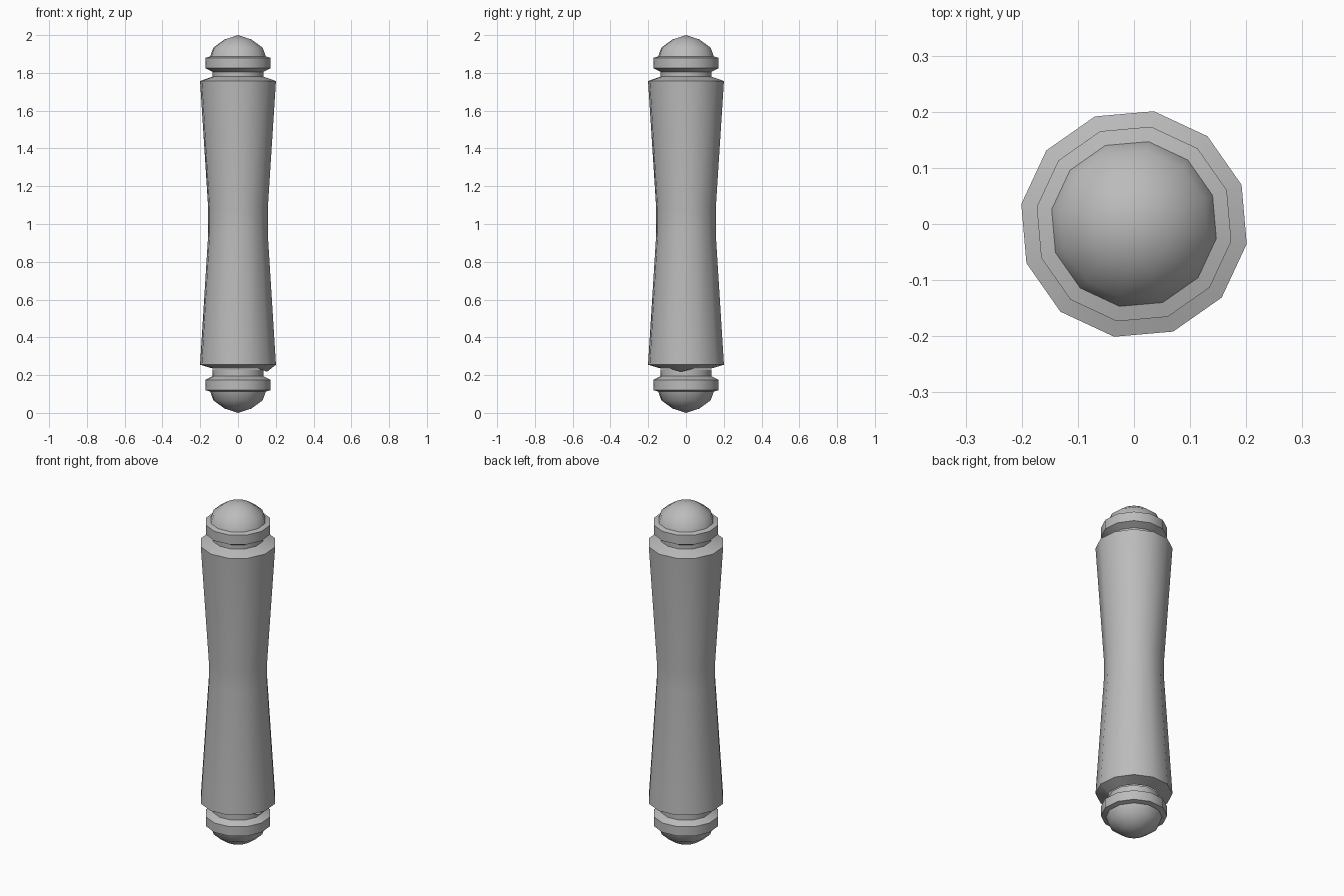
import bpy
import bmesh
import math

cube = bpy.data.objects.get("Cube")
if cube:
    bpy.data.objects.remove(cube, do_unlink=True)

SIDES = 12
TURN = math.radians(-10)  # direction of the first corner

grey = bpy.data.materials.new("plain_grey")
grey.use_nodes = True
grey.diffuse_color = (0.5, 0.5, 0.5, 1)
grey.node_tree.nodes["Principled BSDF"].inputs["Base Color"].default_value = (0.5, 0.5, 0.5, 1)


def lathe(name, profile, adjust=None):
    """Turn a bottom-to-top (radius, height) profile about z."""
    bm = bmesh.new()
    rings = []
    for r, z in profile:
        if r == 0:
            rings.append([bm.verts.new((0, 0, z))] * SIDES)
            continue
        angles = [TURN + math.tau * i / SIDES for i in range(SIDES)]
        rings.append([bm.verts.new((r * math.cos(a), r * math.sin(a), z)) for a in angles])
    for low, high in zip(rings, rings[1:]):
        for i in range(SIDES):
            j = (i + 1) % SIDES
            corners = dict.fromkeys((low[i], low[j], high[j], high[i]))
            bm.faces.new(list(corners))
    if adjust:
        adjust(rings)
    mesh = bpy.data.meshes.new(name)
    bm.to_mesh(mesh)
    bm.free()
    mesh.materials.append(grey)
    obj = bpy.data.objects.new(name, mesh)
    bpy.context.collection.objects.link(obj)
    bpy.ops.object.select_all(action="DESELECT")
    obj.select_set(True)
    bpy.context.view_layer.objects.active = obj
    bpy.ops.object.shade_smooth_by_angle(angle=math.radians(40))
    return obj


def flip(profile):
    """Mirror a profile to the lower end."""
    return [(r, 2 - z) for r, z in reversed(profile)]


def pull_corner(rings):
    # one corner of the underside sags outward and down
    corner = rings[0][0]
    corner.co.x *= 1.15
    corner.co.y *= 1.15
    corner.co.z = 0.218


# Waisted grip with sloping shoulders
lathe("grip", [(0.136, 0.235), (0.204, 0.255), (0.16, 0.95), (0.16, 1.08),
               (0.204, 1.757), (0.136, 1.78)], pull_corner)

# Neck and collar, then domed knob, at both ends
collar = [(0.136, 1.77), (0.136, 1.805), (0.176, 1.825), (0.176, 1.88), (0.149, 1.887)]
knob = [(0.149, 1.887), (0.133, 1.933), (0.072, 1.977), (0, 2)]
for end, shape in (("upper", lambda p: p), ("lower", flip)):
    lathe(end + "_collar", shape(collar))
    lathe(end + "_knob", shape(knob))
